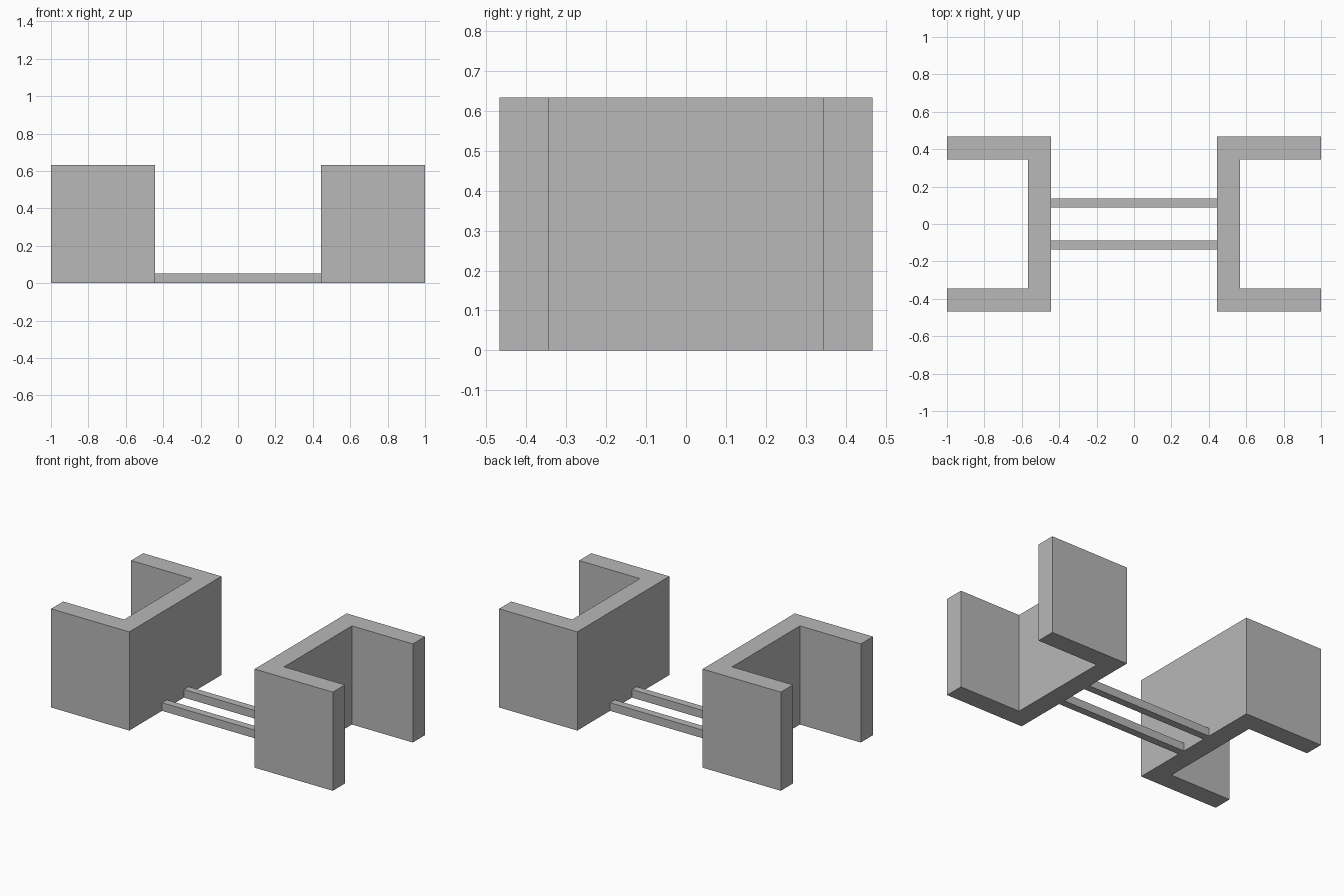
import bpy
import bmesh

cube = bpy.data.objects.get("Cube")
if cube:
    bpy.data.objects.remove(cube, do_unlink=True)

# Single plain grey
grey = bpy.data.materials.new("plain_grey")
grey.use_nodes = True
COLOR = (0.48, 0.48, 0.48, 1.0)
grey.diffuse_color = COLOR
grey.node_tree.nodes["Principled BSDF"].inputs["Base Color"].default_value = COLOR

INNER, OUTER = 0.445, 1.0      # x range of each bracket
HALF_DEPTH = 0.467
WALL = 0.123
HEIGHT = 0.633
RAIL_Y, RAIL_WIDTH, RAIL_HEIGHT = 0.111, 0.048, 0.052


def extruded(name, outline, height):
    """Prism standing on the ground from a flat outline."""
    bm = bmesh.new()
    base = bm.faces.new([bm.verts.new((x, y, 0)) for x, y in outline])
    top = bmesh.ops.extrude_face_region(bm, geom=[base])["geom"]
    verts = [v for v in top if isinstance(v, bmesh.types.BMVert)]
    bmesh.ops.translate(bm, verts=verts, vec=(0, 0, height))
    bmesh.ops.recalc_face_normals(bm, faces=bm.faces)
    mesh = bpy.data.meshes.new(name)
    bm.to_mesh(mesh)
    bm.free()
    mesh.materials.append(grey)
    obj = bpy.data.objects.new(name, mesh)
    bpy.context.collection.objects.link(obj)
    return obj


# U-shaped end brackets, opening outwards
web = INNER + WALL
arm = HALF_DEPTH - WALL
half = [(INNER, HALF_DEPTH), (OUTER, HALF_DEPTH), (OUTER, arm), (web, arm)]
profile = half + [(x, -y) for x, y in reversed(half)]
for name, side in (("left_bracket", 1), ("right_bracket", -1)):
    extruded(name, [(side * x, y) for x, y in profile], HEIGHT)

# Two low rails joining the brackets
for name, side in (("back_rail", 1), ("front_rail", -1)):
    y0 = side * RAIL_Y - RAIL_WIDTH / 2
    y1 = y0 + RAIL_WIDTH
    extruded(name, [(-INNER, y0), (INNER, y0), (INNER, y1), (-INNER, y1)], RAIL_HEIGHT)
